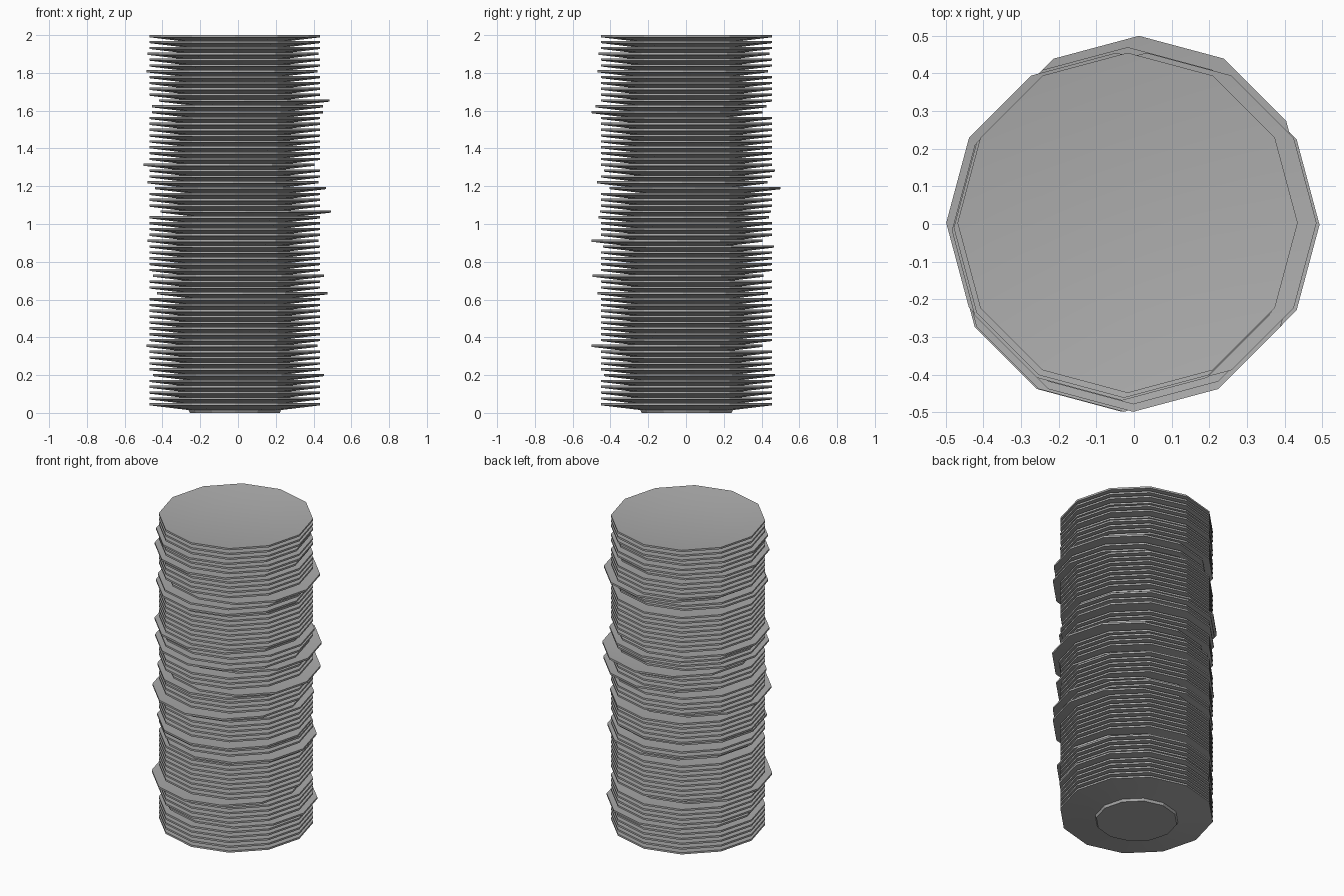
import bpy, bmesh, math

if "Cube" in bpy.data.objects:
    bpy.data.objects.remove(bpy.data.objects["Cube"])

COUNT, HEIGHT, SIDES = 64, 0.0515, 12
PITCH = (2.0 - HEIGHT) / (COUNT - 1)
CENTRE = (-0.017, 0.003)

grey = bpy.data.materials.new("plate grey")
grey.diffuse_color = (0.42, 0.42, 0.42, 1)
grey.use_nodes = True
grey.node_tree.nodes["Principled BSDF"].inputs["Base Color"].default_value = grey.diffuse_color

# Half section of a plate: foot, sloping underside, rim, shallow dish
PROFILE = [(0.238, 0.0), (0.245, 0.015), (0.452, 0.040),
           (0.452, HEIGHT), (0.245, 0.028)]


def plate_mesh():
    bm = bmesh.new()
    rings = []
    for r, z in PROFILE:
        rings.append([bm.verts.new((r * math.cos(2 * math.pi * i / SIDES),
                                    r * math.sin(2 * math.pi * i / SIDES), z))
                      for i in range(SIDES)])
    for low, high in zip(rings, rings[1:]):
        for i in range(SIDES):
            j = (i + 1) % SIDES
            bm.faces.new((low[i], low[j], high[j], high[i]))
    bm.faces.new(rings[0][::-1])
    bm.faces.new(rings[-1])
    bmesh.ops.recalc_face_normals(bm, faces=bm.faces)
    mesh = bpy.data.meshes.new("plate")
    bm.to_mesh(mesh)
    bm.free()
    mesh.materials.append(grey)
    return mesh


# Plates pushed out of line: rim height -> sideways shift
SHIFTS = {
    0.204: (0.02, 0.015), 0.36: (-0.015, -0.05), 0.637: (0.04, -0.02),
    0.73: (0.02, -0.045), 0.88: (0.0, 0.01), 0.914: (-0.01, -0.05),
    1.037: (0.0, -0.015), 1.068: (0.058, -0.005), 1.192: (0.03, 0.045),
    1.223: (-0.01, -0.023), 1.285: (0.0, 0.015), 1.316: (-0.03, 0.0),
    1.597: (0.015, -0.05), 1.626: (0.015, -0.03), 1.656: (0.05, 0.0),
    1.81: (-0.015, -0.02), 1.90: (-0.01, -0.013),
}
shift_by_index = {round((z - HEIGHT) / PITCH): s for z, s in SHIFTS.items()}

# Stack of plates sharing one mesh
mesh = plate_mesh()
for n in range(COUNT):
    dx, dy = shift_by_index.get(n, (0, 0))
    plate = bpy.data.objects.new(f"plate_{n + 1}", mesh)
    plate.location = (CENTRE[0] + dx, CENTRE[1] + dy, n * PITCH)
    bpy.context.collection.objects.link(plate)
    if n == 0:
        bpy.context.view_layer.objects.active = plate
        plate.select_set(True)
        bpy.ops.object.shade_smooth_by_angle(angle=math.radians(25))
        plate.select_set(False)
